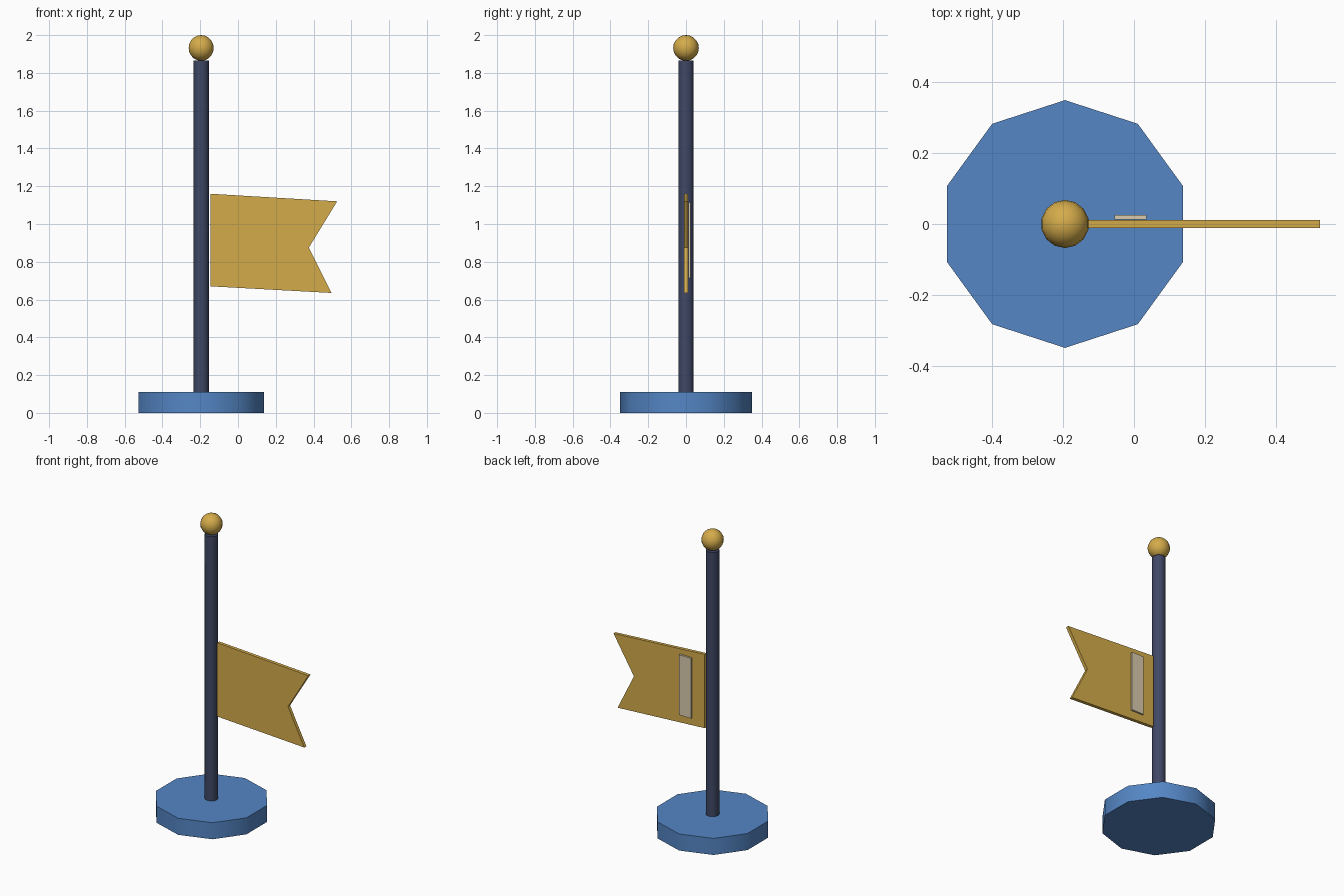
import bpy
import bmesh
from math import radians

if "Cube" in bpy.data.objects:
    bpy.data.objects.remove(bpy.data.objects["Cube"])


def material(name, rgb):
    mat = bpy.data.materials.new(name)
    mat.use_nodes = True
    mat.diffuse_color = (*rgb, 1)
    mat.node_tree.nodes["Principled BSDF"].inputs["Base Color"].default_value = (*rgb, 1)
    return mat


blue = material("blue", (0.09, 0.24, 0.56))
navy = material("navy", (0.05, 0.065, 0.13))
gold = material("gold", (0.66, 0.41, 0.07))
cream = material("cream", (0.70, 0.60, 0.42))

POLE_X = -0.195


def finish(name, mat, angle=None):
    obj = bpy.context.object
    obj.name = obj.data.name = name
    obj.data.materials.append(mat)
    if angle:
        bpy.ops.object.shade_smooth_by_angle(angle=radians(angle))
    return obj


def cylinder(name, mat, sides, radius, bottom, top):
    bpy.ops.mesh.primitive_cylinder_add(
        vertices=sides, radius=radius, depth=top - bottom,
        location=(POLE_X, 0, (bottom + top) / 2))
    return finish(name, mat, 40)


def plate(name, mat, outline, y_front, y_back):
    """Extrude an x-z outline along y."""
    bm = bmesh.new()
    face = bm.faces.new([bm.verts.new((x, y_front, z)) for x, z in outline])
    extruded = bmesh.ops.extrude_face_region(bm, geom=[face])["geom"]
    moved = [v for v in extruded if isinstance(v, bmesh.types.BMVert)]
    bmesh.ops.translate(bm, verts=moved, vec=(0, y_back - y_front, 0))
    bmesh.ops.recalc_face_normals(bm, faces=bm.faces)
    mesh = bpy.data.meshes.new(name)
    bm.to_mesh(mesh)
    bm.free()
    obj = bpy.data.objects.new(name, mesh)
    bpy.context.collection.objects.link(obj)
    mesh.materials.append(mat)
    return obj


# Stand and pole
cylinder("base", blue, 10, 0.35, 0, 0.11)
cylinder("pole", navy, 12, 0.041, 0.11, 1.865)

# Ball on top
bpy.ops.mesh.primitive_uv_sphere_add(
    segments=14, ring_count=10, radius=0.068, location=(POLE_X, 0, 1.932))
finish("finial_ball", gold, 40)

# Swallow-tailed flag
plate("flag", gold,
      [(-0.145, 0.67), (0.495, 0.635), (0.375, 0.875), (0.525, 1.12), (-0.145, 1.16)],
      -0.011, 0.011)

# Strip on the back of the flag
plate("flag_strip", cream,
      [(-0.055, 0.715), (0.035, 0.715), (0.035, 1.115), (-0.055, 1.115)],
      0.013, 0.025)
